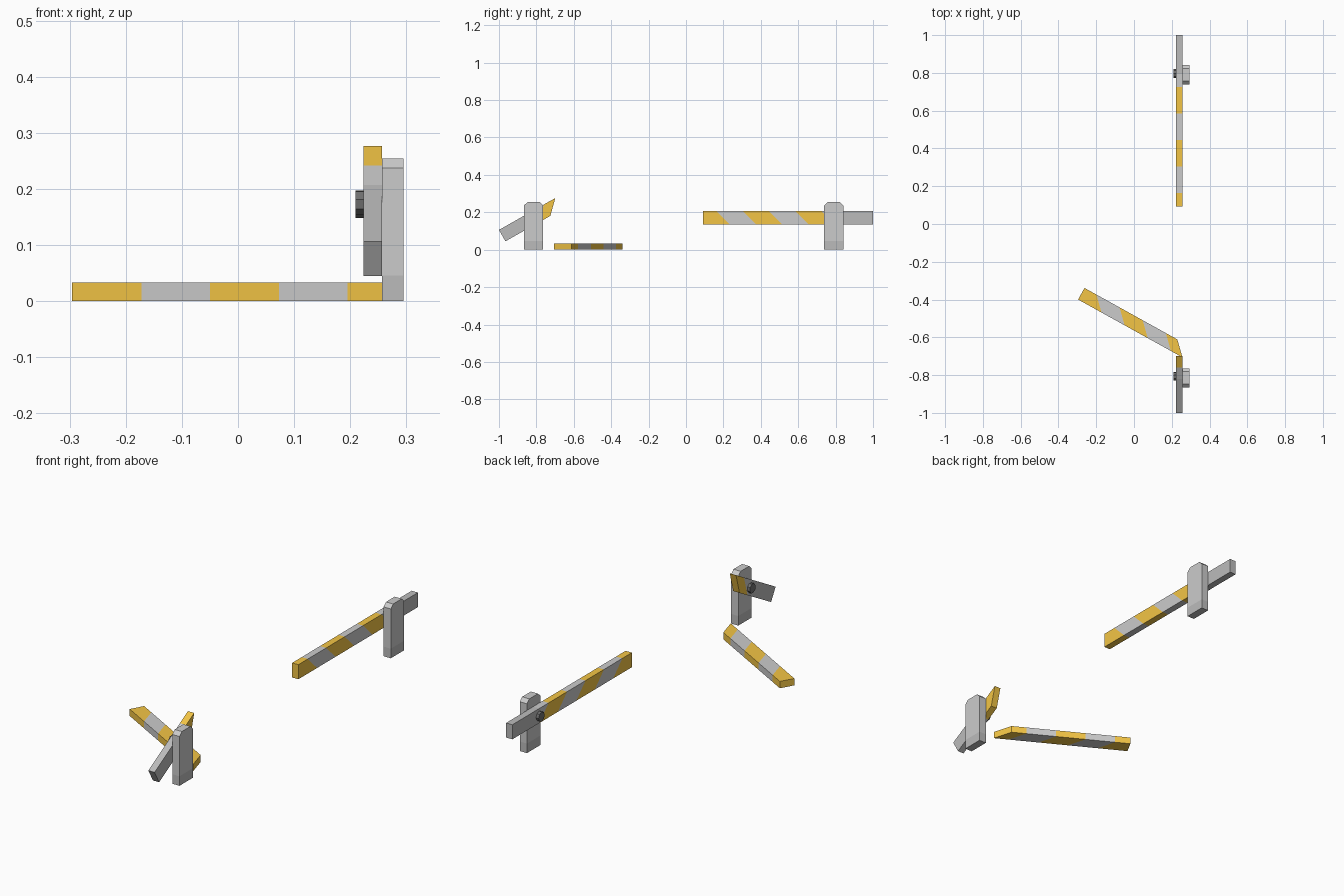
import bpy, bmesh, math
from mathutils import Matrix, Vector

if "Cube" in bpy.data.objects:
    bpy.data.objects.remove(bpy.data.objects["Cube"])


def material(name, rgb):
    m = bpy.data.materials.new(name)
    m.diffuse_color = (*rgb, 1)
    m.use_nodes = True
    m.node_tree.nodes["Principled BSDF"].inputs["Base Color"].default_value = m.diffuse_color
    return m


DARK = material("dark_grey", (0.5, 0.5, 0.5))
LIGHT = material("light_grey", (0.8, 0.8, 0.8))
ORANGE = material("orange", (0.9, 0.56, 0.06))
BLACK = material("black", (0.16, 0.16, 0.16))

THICK, HEIGHT, ARM_X = 0.033, 0.07, 0.24
HUB_S = 0.203


def finish(bm, name, mats, matrix=Matrix()):
    bm.transform(matrix)
    bmesh.ops.recalc_face_normals(bm, faces=bm.faces)
    mesh = bpy.data.meshes.new(name)
    bm.to_mesh(mesh)
    bm.free()
    for m in mats:
        mesh.materials.append(m)
    ob = bpy.data.objects.new(name, mesh)
    bpy.context.collection.objects.link(ob)
    return ob


# Arm: a bar cut into coloured bands; each cut is (distance at bottom, at top)
def arm(name, cuts, bands, matrix):
    mats = [DARK, LIGHT, ORANGE]
    bm = bmesh.new()
    t = THICK / 2
    rings = [[bm.verts.new(p) for p in ((-t, b, 0), (t, b, 0), (t, a, HEIGHT), (-t, a, HEIGHT))]
             for b, a in cuts]
    for r0, r1, m in zip(rings, rings[1:], bands):
        for i in range(4):
            j = (i + 1) % 4
            bm.faces.new((r0[i], r0[j], r1[j], r1[i])).material_index = mats.index(m)
    bm.faces.new(rings[0]).material_index = mats.index(bands[0])
    bm.faces.new(rings[-1]).material_index = mats.index(bands[-1])
    finish(bm, name, mats, matrix)


# Pivot hub on the inner side of the arm
def hub(name, matrix):
    bm = bmesh.new()
    bmesh.ops.create_cone(bm, cap_ends=True, segments=8, radius1=0.023, radius2=0.023, depth=0.016)
    place = Matrix.Translation((-THICK / 2 - 0.006, HUB_S, HEIGHT / 2))
    finish(bm, name, [BLACK], matrix @ place @ Matrix.Rotation(math.pi / 2, 4, 'Y'))


# Post section: a side profile (y, z) pushed along x
def post_part(name, y, profile, mats):
    bm = bmesh.new()
    face = bm.faces.new([bm.verts.new((0.257, y + py, pz)) for py, pz in profile])
    ext = bmesh.ops.extrude_face_region(bm, geom=[face], use_keep_orig=True)
    bmesh.ops.translate(bm, vec=(0.038, 0, 0),
                        verts=[v for v in ext["geom"] if isinstance(v, bmesh.types.BMVert)])
    finish(bm, name, mats)


def frame(x, s, h, origin):
    m = Matrix((x, s, h)).transposed().to_4x4()
    m.translation = Vector(origin)
    return m


# Band boundaries, slanted at 45 degrees
slants = [(b, b + 0.07) for b in (0.206, 0.346, 0.486, 0.626, 0.766)]
butt, grip, tip, snap = (0, 0), (0.205, 0.205), (0.908, 0.908), (0.276, 0.346)
stripes = [LIGHT, ORANGE, LIGHT, ORANGE]

# Intact arm, level
level = frame((1, 0, 0), (0, -1, 0), (0, 0, 1), (ARM_X, 1.0, 0.136))
arm("intact_arm", [butt, grip, *slants, tip], [DARK, LIGHT, ORANGE, *stripes[:3], ORANGE], level)
hub("intact_hub", level)

# Broken stub, tilted up
c, s = math.cos(math.radians(29.5)), math.sin(math.radians(29.5))
tilted = frame((1, 0, 0), (0, c, s), (0, -s, c), (ARM_X, -0.9655, 0.045))
arm("broken_stub", [butt, grip, slants[0], snap], [DARK, LIGHT, ORANGE], tilted)
hub("broken_hub", tilted)

# Broken-off length lying on the ground
c, s = math.cos(math.radians(29)), math.sin(math.radians(29))
lying = frame((0, 0, -1), (-c, s, 0), (s, c, 0), (0.498, -0.840, THICK / 2))
arm("fallen_piece", [snap, *slants[1:], tip], [ORANGE, *stripes], lying)

# Posts with dark feet and chamfered tops
w = 0.051
for name, y in (("back", 0.79), ("front", -0.815)):
    post_part(name + "_post_foot", y, [(-w, 0), (w, 0), (w, 0.046), (-w, 0.046)], [DARK])
    post_part(name + "_post", y, [(-w, 0.046), (w, 0.046), (w, 0.237), (w - 0.018, 0.254),
                                  (-w + 0.018, 0.254), (-w, 0.237)], [])
